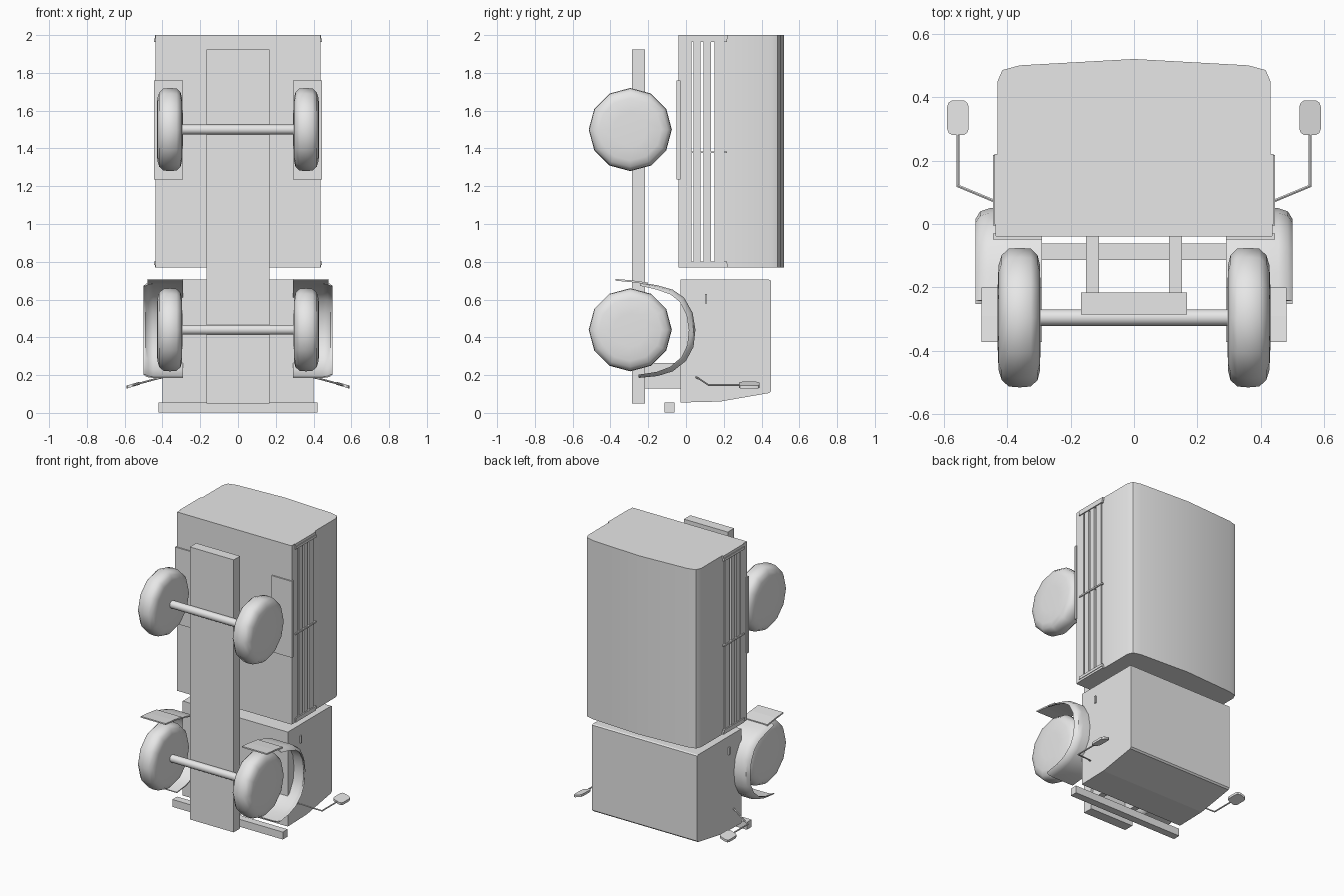
import bpy, bmesh, math
from mathutils import Vector

if "Cube" in bpy.data.objects:
    bpy.data.objects.remove(bpy.data.objects["Cube"])

grey = bpy.data.materials.new("plain_grey")
grey.diffuse_color = (0.8, 0.8, 0.8, 1)
grey.use_nodes = True
grey.node_tree.nodes["Principled BSDF"].inputs["Base Color"].default_value = grey.diffuse_color


def finish(name, bm, smooth=None):
    bmesh.ops.recalc_face_normals(bm, faces=bm.faces)
    me = bpy.data.meshes.new(name)
    bm.to_mesh(me)
    bm.free()
    me.materials.append(grey)
    ob = bpy.data.objects.new(name, me)
    bpy.context.collection.objects.link(ob)
    if smooth:
        bpy.ops.object.select_all(action='DESELECT')
        ob.select_set(True)
        bpy.context.view_layer.objects.active = ob
        bpy.ops.object.shade_smooth_by_angle(angle=math.radians(smooth))
    return ob


def boxes(name, *ranges):
    # each range is (x0, x1, y0, y1, z0, z1)
    bm = bmesh.new()
    for x0, x1, y0, y1, z0, z1 in ranges:
        for v in bmesh.ops.create_cube(bm, size=1)["verts"]:
            v.co = ((x0 + x1) / 2 + v.co.x * (x1 - x0),
                    (y0 + y1) / 2 + v.co.y * (y1 - y0),
                    (z0 + z1) / 2 + v.co.z * (z1 - z0))
    return finish(name, bm)


def prism(name, pts, a, b, place, smooth=None):
    # closed outline extruded between a and b; place maps (u, v, w) to a point
    bm = bmesh.new()
    rings = [[bm.verts.new(place(u, v, w)) for u, v in pts] for w in (a, b)]
    n = len(pts)
    for i in range(n):
        bm.faces.new([rings[0][i], rings[0][(i + 1) % n], rings[1][(i + 1) % n], rings[1][i]])
    for r in rings:
        bm.faces.new(r)
    return finish(name, bm, smooth)


def lathe_x(name, profile, cy, cz, sides, smooth):
    # spin (x, radius) profile about a line parallel to x
    bm = bmesh.new()
    rings = []
    for x, r in profile:
        rings.append([bm.verts.new((x, cy + r * math.cos(t * math.tau / sides),
                                    cz + r * math.sin(t * math.tau / sides))) for t in range(sides)])
    for p, q in zip(rings, rings[1:]):
        for i in range(sides):
            j = (i + 1) % sides
            bm.faces.new([p[i], p[j], q[j], q[i]])
    bm.faces.new(rings[0])
    bm.faces.new(rings[-1])
    return finish(name, bm, smooth)


def rod(name, pts, r, sides=6):
    # straight tube pieces between points
    bm = bmesh.new()
    for a, b in zip(pts, pts[1:]):
        a, b = Vector(a), Vector(b)
        d = b - a
        vs = bmesh.ops.create_cone(bm, cap_ends=True, segments=sides, radius1=r, radius2=r,
                                   depth=d.length + r)["verts"]
        q = d.to_track_quat('Z', 'Y')
        for v in vs:
            v.co = q @ v.co + (a + b) / 2
    return finish(name, bm, 40)


# chassis, bumper and cab mounts
boxes("chassis", (-0.167, 0.167, -0.285, -0.216, 0.05, 1.925))
boxes("bumper", (-0.42, 0.42, -0.113, -0.062, 0.003, 0.054))
boxes("cab_mounts", *[(s - 0.021, s + 0.021, -0.22, -0.03, 0.13, 0.265) for s in (-0.131, 0.131)])

# cab with sloping windscreen side and a small roof bevel
prism("cab", [(-0.03, 0.055), (0.18, 0.06), (0.44, 0.105), (0.45, 0.115), (0.45, 0.70),
              (0.44, 0.705), (-0.03, 0.705)], -0.4, 0.4, lambda u, v, w: (w, u, v))

# cargo bed: floor, end boards, open slats and posts
boxes("bed_floor", (-0.435, 0.435, -0.04, 0.0, 0.77, 2.0))
boxes("bed_end_boards", *[(-0.44, 0.44, -0.002, 0.22, z, z + 0.02) for z in (0.77, 1.98)])
slats, posts = [], []
for s in (-1, 1):
    a, b = sorted((s * 0.42, s * 0.437))
    slats += [(a, b, y0, y1, 0.771, 1.999)
              for y0, y1 in ((-0.038, 0.03), (0.039, 0.077), (0.093, 0.132), (0.15, 0.2))]
    a, b = sorted((s * 0.415, s * 0.444))
    posts += [(a, b, -0.005, 0.218, z - h, z + h) for z, h in ((0.793, 0.009), (1.38, 0.005), (1.972, 0.009))]
boxes("bed_slats", *slats)
boxes("bed_posts", *posts)

# tarpaulin cover
half = [(0.43, 0.2), (0.43, 0.45), (0.415, 0.485), (0.36, 0.5)]
prism("tarpaulin", half + [(0, 0.52)] + [(-x, y) for x, y in reversed(half)], 0.77, 2.0,
      lambda u, v, w: (u, v, w), 30)

# axles and wheels
tyre = [(0.295, 0.09), (0.296, 0.165), (0.304, 0.197), (0.325, 0.217), (0.36, 0.22),
        (0.395, 0.217), (0.417, 0.197), (0.427, 0.165), (0.43, 0.09)]
for label, z in (("front", 0.44), ("rear", 1.5)):
    lathe_x(label + "_axle", [(-0.31, 0.026), (0.31, 0.026)], -0.295, z, 16, 40)
    for side, s in (("left", -1), ("right", 1)):
        lathe_x(f"{label}_wheel_{side}", [(s * x, r) for x, r in tyre], -0.295, z, 12, 50)

# front fender centre line (y, z) and its cross-section (x, inward offset)
path = [(-0.24, 0.69), (-0.15, 0.675), (-0.07, 0.652), (-0.01, 0.61), (0.035, 0.53), (0.05, 0.44),
        (0.04, 0.35), (0.0, 0.275), (-0.07, 0.22), (-0.15, 0.195), (-0.25, 0.185)]
section = [(0.29, 0), (0.455, 0), (0.485, 0.01), (0.5, 0.035), (0.49, 0.035), (0.475, 0.02),
           (0.45, 0.012), (0.29, 0.012)]
for side, s in (("left", -1), ("right", 1)):
    bm = bmesh.new()
    rings = []
    for i, (y, z) in enumerate(path):
        p, q = path[max(i - 1, 0)], path[min(i + 1, len(path) - 1)]
        d = Vector((q[0] - p[0], q[1] - p[1])).normalized()
        n = Vector((d.y, -d.x))  # points to the wheel
        k = 0.5 + 0.5 * math.sin(math.pi * i / (len(path) - 1))
        rings.append([bm.verts.new((s * x, y + n.x * o * k, z + n.y * o * k)) for x, o in section])
    m = len(section)
    for a, b in zip(rings, rings[1:]):
        for i in range(m):
            j = (i + 1) % m
            bm.faces.new([a[i], a[j], b[j], b[i]])
    bm.faces.new(rings[0])
    bm.faces.new(rings[-1])
    finish("fender_" + side, bm, 40)

    # mudflap behind the front wheel, and plate over the rear wheel
    x0, x1 = sorted((s * 0.29, s * 0.48))
    prism("mudflap_" + side, [(-0.372, 0.709), (-0.29, 0.702), (-0.2, 0.69), (-0.2, 0.68),
                              (-0.29, 0.692), (-0.372, 0.7)], x0, x1, lambda u, v, w: (w, u, v))
    x0, x1 = sorted((s * 0.29, s * 0.445))
    boxes("rear_wheel_plate_" + side, (x0, x1, -0.049, -0.03, 1.235, 1.76))

    # wing mirror and its arm
    rod("mirror_arm_" + side, [(s * 0.39, 0.05, 0.19), (s * 0.435, 0.07, 0.18),
                               (s * 0.555, 0.12, 0.147), (s * 0.555, 0.335, 0.147)], 0.005)
    outline = [(sx * a, sy * b) for sx, sy, c in ((1, 1, 1), (-1, 1, -1), (-1, -1, 1), (1, -1, -1))
               for a, b in ([(0.034, 0.035), (0.029, 0.048), (0.018, 0.055)][::c])]
    prism("mirror_" + side, outline, -0.008, 0.008,
          lambda u, v, w: (s * (0.555 + u), 0.335 + v, 0.147 - 0.3 * u + w), 30)

    # door handle
    x0, x1 = sorted((s * 0.395, s * 0.408))
    boxes("door_handle_" + side, (x0, x1, 0.1, 0.112, 0.58, 0.63))
